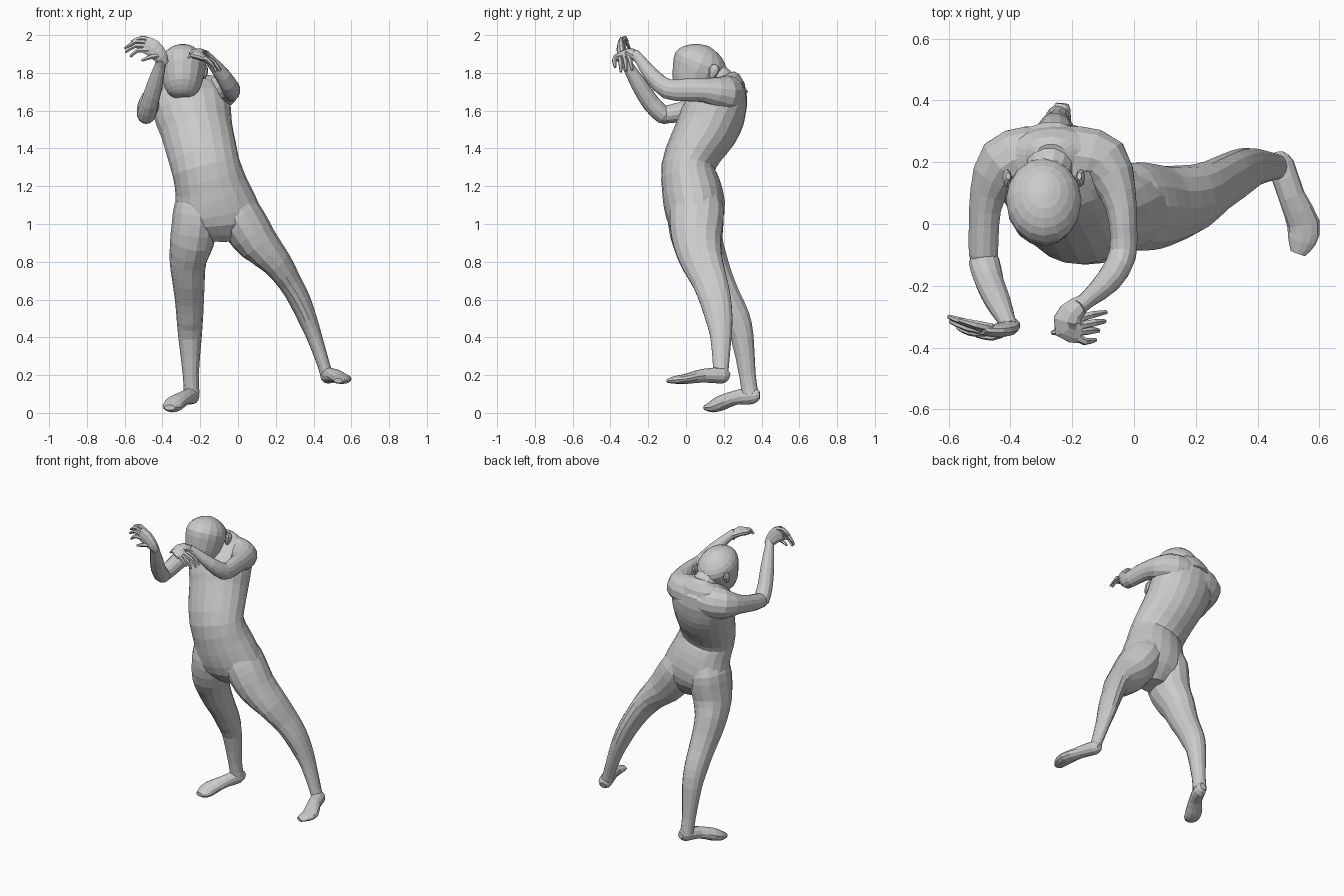
import bpy, math
from mathutils import Vector

X, Z = Vector((1, 0, 0)), Vector((0, 0, 1))


def spline(pts, k):
    # Catmull-Rom subdivision of the section list
    out = []
    for i in range(len(pts) - 1):
        p0, p1, p2, p3 = (pts[max(i - 1, 0)], pts[i], pts[i + 1], pts[min(i + 2, len(pts) - 1)])
        for j in range(k):
            t = j / k
            out.append([0.5 * (2 * b + (c - a) * t + (2 * a - 5 * b + 4 * c - d) * t * t
                               + (3 * b - a - 3 * c + d) * t ** 3)
                        for a, b, c, d in zip(p0, p1, p2, p3)])
    return out + [list(pts[-1])]


def loft(name, pts, ref=X, sides=14, k=2):
    # section = x, y, z, radius along ref, radius across (optional)
    secs = spline([p if len(p) == 5 else (*p, p[3]) for p in pts], k)
    cs = [Vector(s[:3]) for s in secs]
    verts, faces, n = [], [], len(secs)
    for i, s in enumerate(secs):
        t = (cs[min(i + 1, n - 1)] - cs[max(i - 1, 0)]).normalized()
        a = (ref - t * ref.dot(t)).normalized()
        b = t.cross(a)
        for j in range(sides):
            w = 2 * math.pi * j / sides
            verts.append(cs[i] + a * s[3] * math.cos(w) + b * s[4] * math.sin(w))
    for i in range(n - 1):
        for j in range(sides):
            q = (j + 1) % sides
            faces.append((i * sides + j, i * sides + q, (i + 1) * sides + q, (i + 1) * sides + j))
    faces.append(tuple(reversed(range(sides))))
    faces.append(tuple(range((n - 1) * sides, n * sides)))
    me = bpy.data.meshes.new(name)
    me.from_pydata(verts, [], faces)
    ob = bpy.data.objects.new(name, me)
    bpy.context.collection.objects.link(ob)
    return ob


def fingers(name, fs, r=0.013):
    for i, (a, m, b) in enumerate(fs):
        loft(f"{name}_{i + 1}", [(*a, r), (*m, r), (*b, r * 0.55)], Vector((0.3, 1, 0.2)), 6)


# Torso, leaning back through the chest
loft("torso", [(-.10, .06, .915, .08, .07), (-.10, .05, 1.0, .22, .14), (-.12, .045, 1.1, .218, .162),
               (-.143, .027, 1.2, .193, .156), (-.17, .012, 1.3, .182, .143), (-.195, .05, 1.4, .187, .148),
               (-.22, .11, 1.5, .192, .165), (-.243, .155, 1.6, .207, .167),
               (-.257, .2, 1.68, .2, .135), (-.266, .225, 1.76, .13, .085),
               (-.268, .22, 1.795, .05, .04)], sides=20)

# Neck, head and ears
loft("neck", [(-.265, .24, 1.66, .12, .1), (-.27, .2, 1.74, .085, .08), (-.28, .15, 1.79, .073),
              (-.288, .11, 1.84, .075)])
head = [(0, .04), (.05, .07, .065), (.2, .097, .105), (.42, .113, .13), (.66, .122, .146),
        (.83, .1, .118), (.95, .055, .065), (1, .012)]
loft("head", [(-.295 + .005 * h[0], .005 + .11 * h[0], 1.675 + .267 * h[0], h[1], h[-1]) for h in head], sides=16)
for side, name in ((-1, "right_ear"), (1, "left_ear")):
    x = -.292 + side * .115
    loft(name, [(x, .13, 1.775, .008, .01), (x, .14, 1.79, .014, .02), (x + side * .004, .15, 1.82, .015, .03),
                (x, .155, 1.843, .008, .012)], sides=8)

# Legs, swept outward and back, rooted in the hips
loft("left_leg", [(-.06, .06, 1.17, .09, .11), (-.015, .058, 1.08, .118, .143), (.04, .055, .99, .122, .143),
                  (.105, .06, .9, .11, .13), (.203, .085, .8, .08, .112),
                  (.27, .125, .7, .064, .095), (.325, .155, .6, .058, .085), (.367, .175, .5, .05, .073),
                  (.405, .185, .4, .041, .057), (.455, .185, .25, .033, .043), (.475, .185, .185, .036, .04)])
loft("right_leg", [(-.2, .05, 1.18, .09, .11), (-.22, .053, 1.09, .117, .147), (-.228, .052, 1.0, .122, .15),
                   (-.245, .065, .9, .116, .135), (-.265, .11, .8, .097, .115),
                   (-.262, .155, .7, .086, .1), (-.257, .21, .6, .077, .086), (-.255, .262, .5, .07, .08),
                   (-.254, .298, .4, .062, .062), (-.25, .325, .2, .042, .045), (-.245, .34, .1, .042, .045)])

# Feet
loft("left_foot", [(.468, .228, .19, .02, .02), (.475, .195, .197, .042, .042), (.51, .09, .197, .043, .036),
                   (.548, 0, .18, .053, .027), (.543, -.055, .175, .046, .021), (.53, -.095, .17, .025, .012)],
     sides=12)
loft("right_foot", [(-.232, .39, .095, .02, .022), (-.24, .35, .092, .038, .046), (-.28, .26, .08, .04, .038),
                    (-.33, .185, .052, .053, .04), (-.352, .135, .032, .05, .03), (-.362, .1, .028, .03, .014)],
     sides=12)

# Arms reaching forward with the forearms raised, rooted in the upper back
loft("left_arm", [(-.275, .225, 1.67, .11, .09), (-.18, .22, 1.685, .105, .098), (-.1, .195, 1.69, .093),
                  (-.052, .1, 1.708, .064, .06),
                  (-.035, 0, 1.71, .06, .046), (-.037, -.1, 1.715, .053, .045), (-.08, -.18, 1.785, .042),
                  (-.145, -.24, 1.865, .029), (-.18, -.27, 1.9, .026)], Z, 14)
loft("right_upper_arm", [(-.25, .225, 1.67, .11, .09), (-.34, .22, 1.66, .105, .098), (-.42, .19, 1.65, .095),
                         (-.472, .1, 1.628, .06, .06), (-.485, 0, 1.6, .053, .05),
                         (-.487, -.1, 1.58, .047, .048), (-.485, -.15, 1.585, .025, .025)], Z, 14)
loft("right_forearm", [(-.488, -.09, 1.56, .03), (-.485, -.12, 1.575, .05, .046), (-.468, -.185, 1.64, .047),
                       (-.44, -.25, 1.74, .042), (-.412, -.31, 1.84, .029), (-.4, -.335, 1.875, .028)], X, 12)

# Palms
loft("right_palm", [(-.39, -.325, 1.85, .022, .025), (-.41, -.338, 1.885, .025, .04),
                    (-.45, -.345, 1.93, .022, .05), (-.495, -.343, 1.95, .015, .046)], Vector((0, 1, 0)), 10)
loft("left_palm", [(-.165, -.255, 1.88, .026, .028), (-.205, -.29, 1.905, .026, .042),
                   (-.215, -.33, 1.895, .024, .05), (-.175, -.342, 1.875, .018, .046)], Z, 10)

# Fingers and thumbs
fingers("right_finger", [((-.46, -.335, 1.97), (-.51, -.325, 1.985), (-.565, -.31, 1.965)),
                         ((-.48, -.34, 1.96), (-.54, -.32, 1.965), (-.6, -.3, 1.93)),
                         ((-.48, -.345, 1.94), (-.54, -.335, 1.945), (-.595, -.315, 1.91)),
                         ((-.47, -.35, 1.92), (-.53, -.35, 1.92), (-.57, -.335, 1.885)),
                         ((-.42, -.35, 1.89), (-.46, -.365, 1.885), (-.51, -.36, 1.865))])
fingers("left_finger", [((-.19, -.31, 1.89), (-.14, -.295, 1.865), (-.09, -.285, 1.815)),
                        ((-.18, -.33, 1.885), (-.13, -.32, 1.86), (-.095, -.315, 1.81)),
                        ((-.18, -.35, 1.88), (-.14, -.345, 1.85), (-.115, -.345, 1.805)),
                        ((-.19, -.36, 1.88), (-.16, -.38, 1.87), (-.125, -.375, 1.83)),
                        ((-.21, -.32, 1.9), (-.24, -.345, 1.9), (-.265, -.352, 1.88))])
